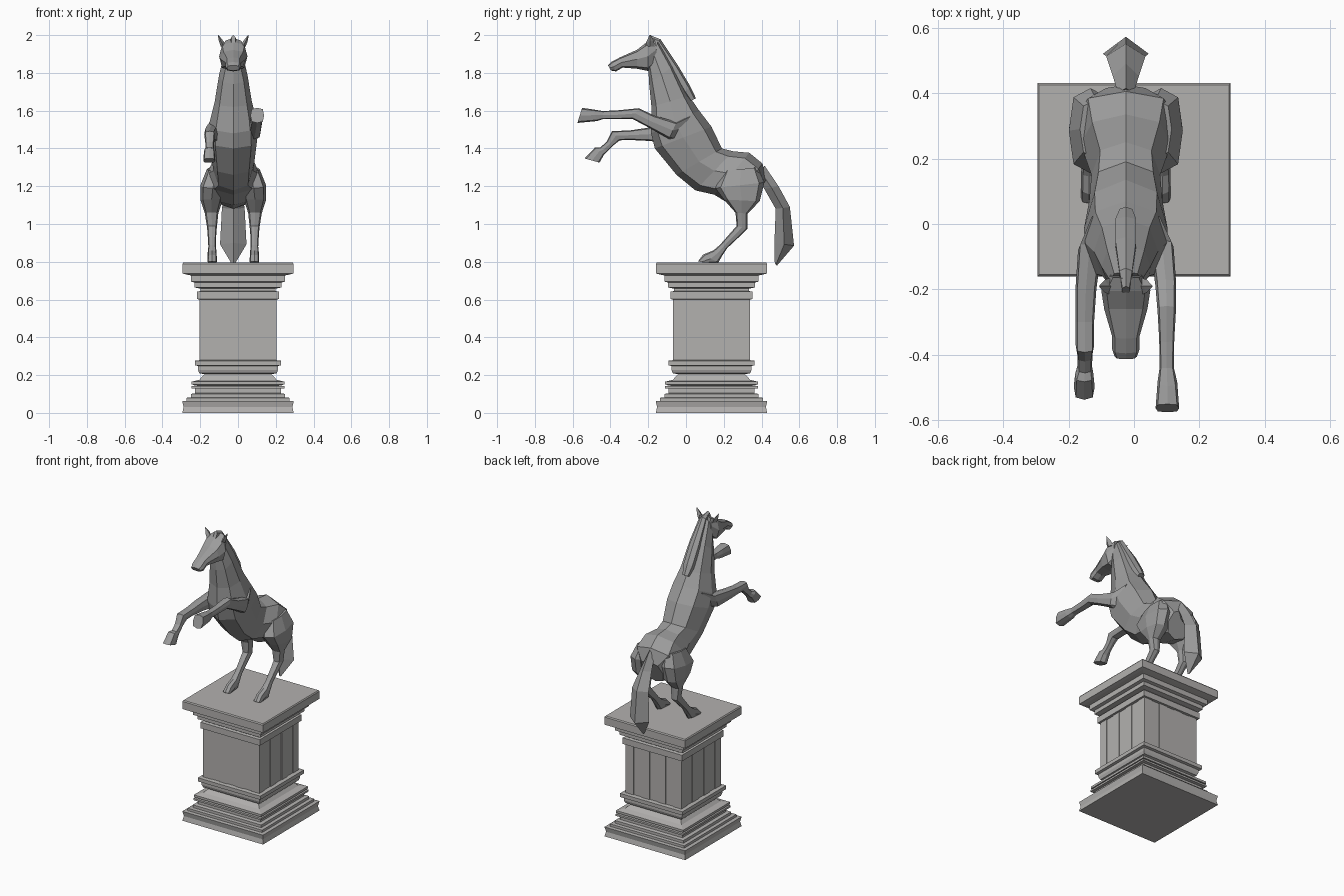
import bpy, bmesh, math
from mathutils import Vector

CX = -0.025          # horse centre line
PY = 0.135           # pedestal centre in y


def paint(name, rgb):
    m = bpy.data.materials.new(name)
    m.diffuse_color = (*rgb, 1)
    return m

BRONZE = paint("dark_metal", (.33, .33, .33))
STONE = paint("stone", (.45, .44, .43))


def skin(name, rings, mat):
    """Skin closed rings of points into one capped flat-shaded object."""
    bm = bmesh.new()
    loops = [[bm.verts.new(p) for p in r] for r in rings]
    n = len(loops[0])
    for a, b in zip(loops, loops[1:]):
        for i in range(n):
            j = (i + 1) % n
            bm.faces.new((a[i], a[j], b[j], b[i]))
    bm.faces.new(loops[0])
    bm.faces.new(loops[-1])
    bmesh.ops.recalc_face_normals(bm, faces=bm.faces)
    me = bpy.data.meshes.new(name)
    bm.to_mesh(me)
    bm.free()
    me.materials.append(mat)
    ob = bpy.data.objects.new(name, me)
    bpy.context.collection.objects.link(ob)
    return ob


def limb(name, sections, n=8, x=0.0, side=1, full=0.85):
    """Loft sections (y1, z1, y2, z2, half width, [x offset]) given as edge pairs in side view."""
    def p(v):
        return math.copysign(abs(v) ** full, v) if abs(v) > 1e-6 else 0
    rings = []
    for s in sections:
        a, b = Vector((0, s[0], s[1])), Vector((0, s[2], s[3]))
        mid, half = (a + b) / 2, (a - b) / 2
        xo = s[5] if len(s) > 5 else x
        ring = []
        for k in range(n):
            t = 2 * math.pi * k / n
            q = mid + half * p(math.cos(t))
            q.x = CX + side * xo + s[4] * p(math.sin(t))
            ring.append(q)
        rings.append(ring)
    return skin(name, rings, BRONZE)


# Pedestal mouldings: (half width, z) profile on a square plan
def square(h, z):
    return [(sx * h, PY + sy * h, z) for sx, sy in ((-1, -1), (1, -1), (1, 1), (-1, 1))]

base = [(.295, 0), (.288, .03), (.295, .062), (.272, .064), (.272, .08), (.25, .082), (.25, .1),
        (.228, .104), (.228, .128), (.247, .13), (.247, .142), (.215, .146), (.245, .15),
        (.245, .165), (.205, .175), (.178, .205), (.205, .21), (.212, .228), (.212, .248),
        (.228, .252), (.228, .276), (.195, .28)]
crown = [(.195, .6), (.217, .602), (.217, .642), (.198, .645), (.198, .658), (.23, .664),
         (.23, .69), (.25, .695), (.25, .728), (.275, .733), (.295, .738), (.295, .788), (.29, .795)]
skin("pedestal_base", [square(*p) for p in base], STONE)
skin("pedestal_crown", [square(*p) for p in crown], STONE)

# Fluted shaft: three shallow grooves on each side
H, D = .205, .004
edge = [(-H, H)]
for i in range(1, 7):
    u = -H + 2 * H * i / 7
    edge += [(u, H), (u, H - D)] if i % 2 else [(u, H - D), (u, H)]
plan = []
for k in range(4):
    c, s = round(math.cos(k * math.pi / 2)), round(math.sin(k * math.pi / 2))
    plan += [(u * c + v * s, PY - u * s + v * c) for u, v in edge]
skin("pedestal_shaft", [[(a, b, z) for a, b in plan] for z in (.278, .602)], STONE)

# Neck and trunk
limb("body", [
    (-.145, 1.975, -.2, 1.83, .048), (-.065, 1.84, -.195, 1.74, .075),
    (.015, 1.68, -.183, 1.62, .098), (.07, 1.6, -.185, 1.48, .125),
    (.135, 1.515, -.165, 1.40, .128), (.19, 1.40, -.05, 1.26, .112),
    (.25, 1.385, .05, 1.178, .105), (.335, 1.377, .15, 1.155, .138),
    (.405, 1.32, .24, 1.10, .155), (.425, 1.24, .35, 1.08, .08)])

# Head, ears and mane
limb("head", [
    (-.165, 1.985, -.15, 1.86, .05), (-.205, 1.965, -.20, 1.81, .075),
    (-.26, 1.922, -.26, 1.822, .066), (-.35, 1.882, -.335, 1.828, .042),
    (-.395, 1.858, -.37, 1.808, .042), (-.413, 1.84, -.397, 1.812, .034)], full=.7)
for side, tag in ((1, "right"), (-1, "left")):
    limb("ear_" + tag, [(-.165, 1.94, -.215, 1.94, .016, .05),
                        (-.17, 1.97, -.21, 1.965, .012, .064),
                        (-.187, 2.0, -.193, 2.0, .002, .08)], n=4, side=side)
limb("mane", [
    (-.19, 2.0, -.215, 1.95, .012), (-.135, 1.978, -.17, 1.94, .022),
    (-.04, 1.835, -.08, 1.81, .036), (.022, 1.73, -.01, 1.69, .036),
    (.053, 1.665, .02, 1.65, .022)], n=6)

# Tail with a diamond section
limb("tail", [
    (.415, 1.31, .385, 1.23, .024), (.49, 1.20, .415, 1.185, .04),
    (.55, 1.09, .475, 1.08, .06), (.572, .885, .468, .90, .07),
    (.482, .78, .47, .79, .006)], n=4)

# Hind legs with hooves
for side, tag in ((1, "right"), (-1, "left")):
    limb("hind_leg_" + tag, [
        (.38, 1.30, .20, 1.28, .05, .09), (.415, 1.22, .155, 1.19, .066, .108),
        (.39, 1.12, .20, 1.13, .058, .115), (.325, 1.055, .262, 1.06, .036, .115),
        (.325, .975, .268, .99, .026, .113), (.285, .935, .24, .958, .023, .113),
        (.218, .872, .18, .89, .02, .112), (.19, .83, .145, .86, .024, .112),
        (.172, .796, .09, .838, .025, .112), (.10, .795, .063, .802, .025, .112)],
        side=side, full=.7)

# Raised front legs, each in its own pose
limb("front_leg_right", [
    (.03, 1.58, -.06, 1.44, .03, .08), (-.05, 1.54, -.09, 1.45, .036, .11),
    (-.17, 1.575, -.20, 1.512, .032, .122), (-.25, 1.613, -.285, 1.557, .028, .125),
    (-.36, 1.602, -.35, 1.555, .023, .125), (-.44, 1.598, -.44, 1.555, .022, .125),
    (-.495, 1.607, -.47, 1.545, .03, .127), (-.55, 1.615, -.575, 1.535, .036, .127)],
    full=.6)
limb("front_leg_left", [
    (.03, 1.58, -.06, 1.44, .03, .08), (-.06, 1.53, -.10, 1.43, .036, .11),
    (-.2, 1.51, -.2, 1.44, .032, .122), (-.30, 1.495, -.30, 1.445, .028, .125),
    (-.392, 1.492, -.35, 1.443, .028, .125), (-.42, 1.435, -.38, 1.42, .023, .125),
    (-.455, 1.405, -.415, 1.385, .022, .125), (-.482, 1.405, -.435, 1.365, .028, .127),
    (-.537, 1.347, -.458, 1.325, .032, .127)], side=-1, full=.6)
